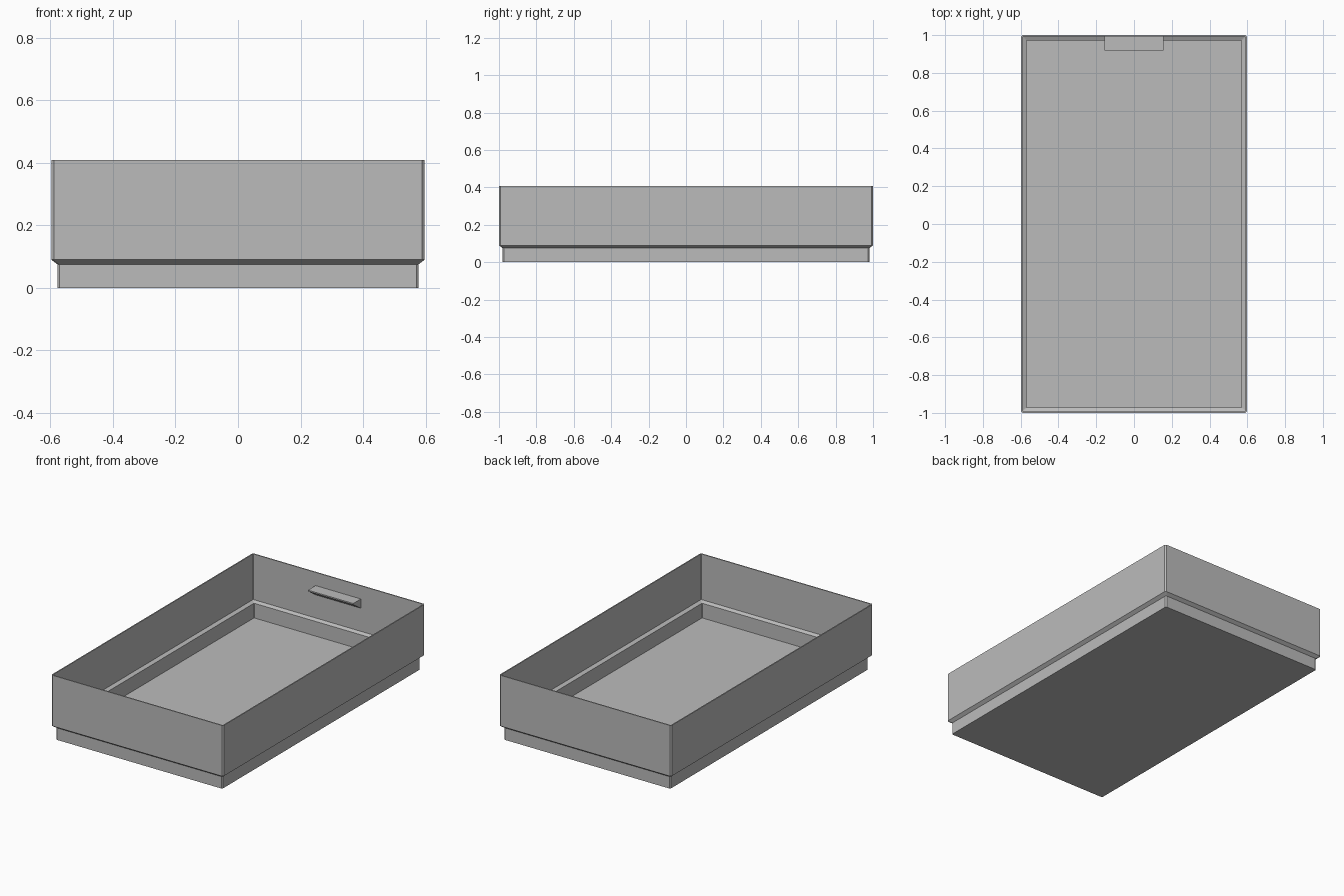
import bpy
import bmesh

HALF_X, HALF_Y = 0.597, 1.0

cube = bpy.data.objects.get("Cube")
if cube:
    bpy.data.objects.remove(cube, do_unlink=True)

grey = bpy.data.materials.new("plain_grey")
grey.use_nodes = True
colour = (0.5, 0.5, 0.5, 1)
grey.diffuse_color = colour
grey.node_tree.nodes["Principled BSDF"].inputs["Base Color"].default_value = colour


def make_object(name, bm):
    bmesh.ops.recalc_face_normals(bm, faces=bm.faces)
    mesh = bpy.data.meshes.new(name)
    bm.to_mesh(mesh)
    bm.free()
    mesh.materials.append(grey)
    obj = bpy.data.objects.new(name, mesh)
    bpy.context.collection.objects.link(obj)
    return obj


def ring(bm, inset, z, cut):
    """Rectangle loop with clipped corners, inset from the outer wall."""
    x, y = HALF_X - inset, HALF_Y - inset
    points = []
    for sx, sy in ((1, 1), (-1, 1), (-1, -1), (1, -1)):
        pair = [(sx * x, sy * (y - cut)), (sx * (x - cut), sy * y)]
        points += pair if sx == sy else pair[::-1]
    return [bm.verts.new((px, py, z)) for px, py in points]


# Tray shell: outside foot, flare, wall, rim, then back down the inside
profile = [
    (0.020, 0.0, 0.007),
    (0.020, 0.075, 0.007),
    (0.0, 0.09, 0.008),
    (0.0, 0.408, 0.008),
    (0.007, 0.408, 0.004),
    (0.007, 0.122, 0.004),
    (0.028, 0.112, 0.003),
    (0.028, 0.02, 0.003),
]
bm = bmesh.new()
rings = [ring(bm, *step) for step in profile]
for low, high in zip(rings, rings[1:]):
    for i in range(len(low)):
        j = (i + 1) % len(low)
        bm.faces.new((low[i], low[j], high[j], high[i]))
bm.faces.new(rings[0])
bm.faces.new(rings[-1])
make_object("tray_shell", bm)

# Wedge-shaped grip on the inside of the back wall
bm = bmesh.new()
side = [(0.996, 0.325), (0.918, 0.325), (0.918, 0.317), (0.996, 0.265)]
face = bm.faces.new([bm.verts.new((-0.157, y, z)) for y, z in side])
grown = bmesh.ops.extrude_face_region(bm, geom=[face])
moved = [g for g in grown["geom"] if isinstance(g, bmesh.types.BMVert)]
bmesh.ops.translate(bm, verts=moved, vec=(0.314, 0, 0))
make_object("inner_grip", bm)
